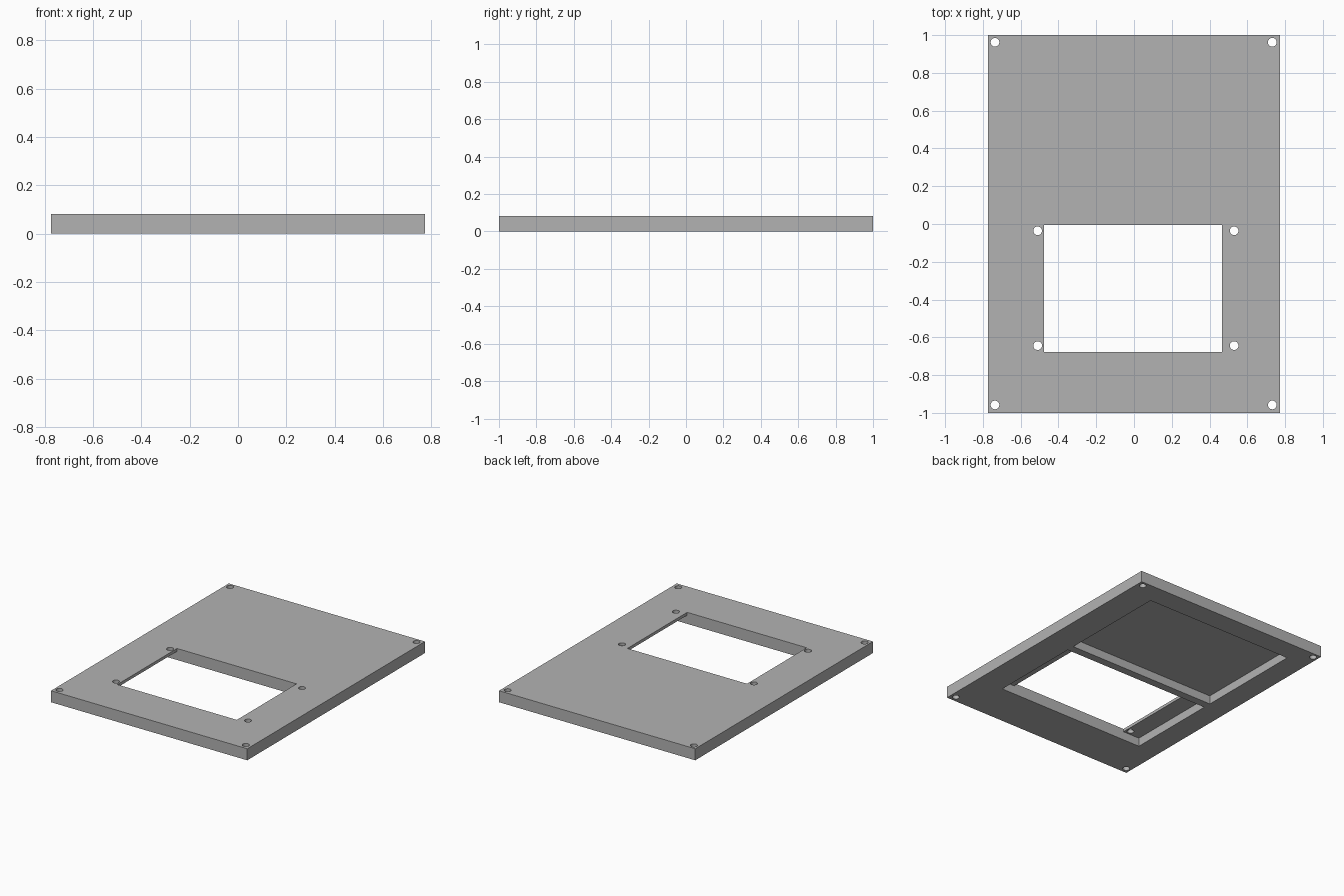
import bpy

cube = bpy.data.objects.get("Cube")
if cube:
    bpy.data.objects.remove(cube, do_unlink=True)

THICK = 0.082
POCKET = 0.061

grey = bpy.data.materials.new("plain grey")
grey.use_nodes = True
colour = (0.45, 0.45, 0.45, 1.0)
grey.diffuse_color = colour
grey.node_tree.nodes["Principled BSDF"].inputs["Base Color"].default_value = colour


def box(name, x0, x1, y0, y1, z0, z1):
    bpy.ops.mesh.primitive_cube_add(
        size=1, location=((x0 + x1) / 2, (y0 + y1) / 2, (z0 + z1) / 2))
    ob = bpy.context.object
    ob.name = name
    ob.scale = (x1 - x0, y1 - y0, z1 - z0)
    bpy.ops.object.transform_apply(location=True, rotation=False, scale=True)
    ob.data.materials.append(grey)
    return ob


def hole(x, y):
    bpy.ops.mesh.primitive_cylinder_add(
        vertices=32, radius=0.023, depth=0.4, location=(x, y, 0))
    ob = bpy.context.object
    ob.name = "screw_hole_cutter"
    ob.data.materials.append(grey)
    return ob


# Cover plate
plate = box("cover_plate", -0.773, 0.773, -1, 1, 0, THICK)

# Underside pockets, then the window through the front one
cutters = [
    box("back_pocket_cutter", -0.61, 0.567, 0.052, 0.846, -0.1, POCKET),
    box("front_pocket_cutter", -0.61, 0.567, -0.677, -0.005, -0.1, POCKET),
    box("window_cutter", -0.477, 0.465, -0.677, -0.005, -0.2, 0.2),
]

# Screw holes in the plate corners and around the window
for xs, ys in (((-0.736, 0.732), (-0.958, 0.962)),
               ((-0.51, 0.53), (-0.644, -0.036))):
    cutters += [hole(x, y) for x in xs for y in ys]

# Cut everything out and discard the cutters
for cutter in cutters:
    cutter.hide_render = True
    mod = plate.modifiers.new("cut", "BOOLEAN")
    mod.operation = "DIFFERENCE"
    mod.solver = "EXACT"
    mod.object = cutter
    bpy.ops.object.select_all(action="DESELECT")
    plate.select_set(True)
    bpy.context.view_layer.objects.active = plate
    bpy.ops.object.modifier_apply(modifier=mod.name)
    bpy.data.objects.remove(cutter, do_unlink=True)

bpy.ops.object.shade_smooth_by_angle()
